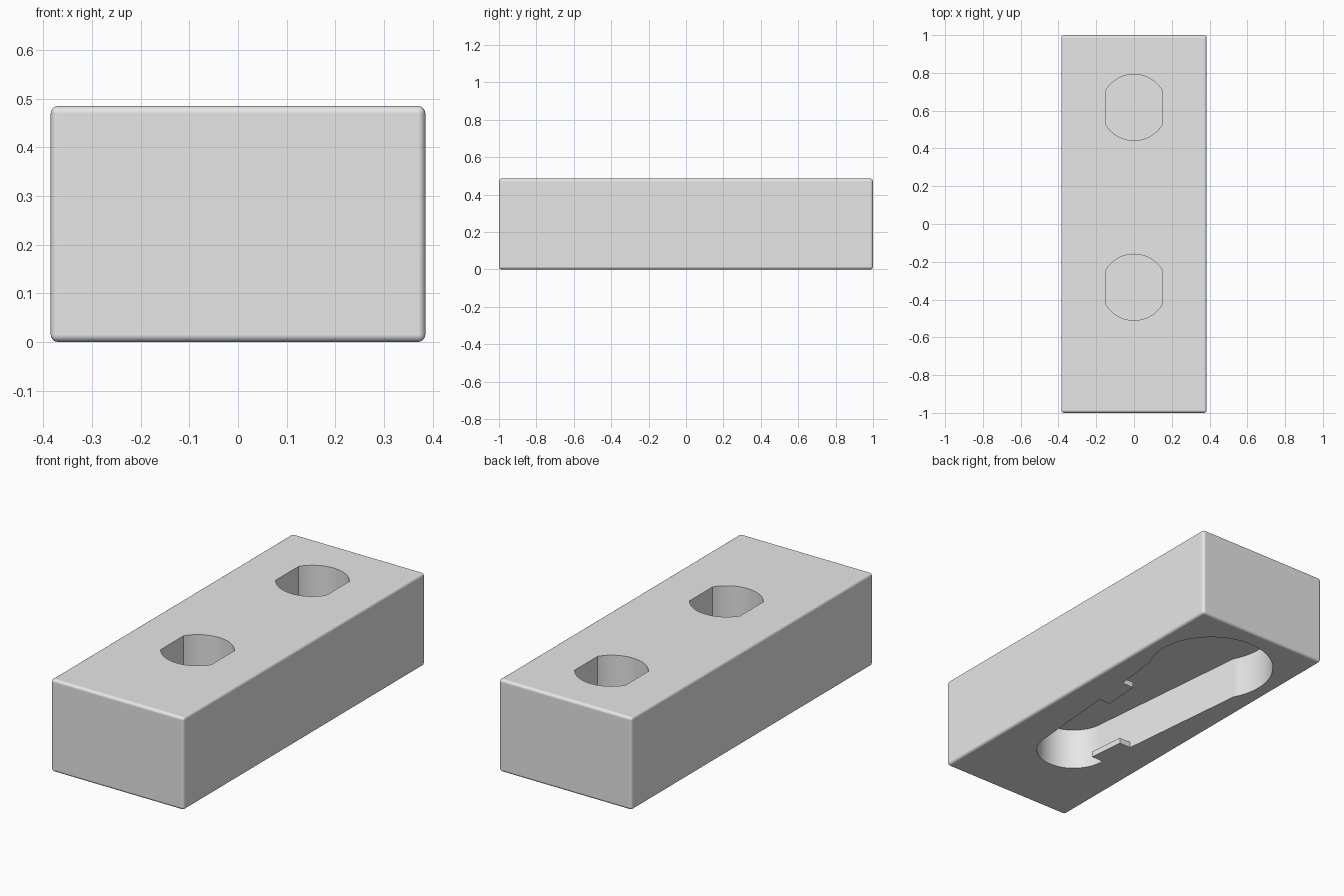
import bpy
import bmesh
from math import cos, sin, radians, atan2, acos, degrees

cube = bpy.data.objects.get("Cube")
if cube:
    bpy.data.objects.remove(cube, do_unlink=True)

WIDTH, LENGTH, HEIGHT = 0.77, 2.0, 0.485
EDGE_RADIUS = 0.015
POCKET_DEPTH, TAB_HEIGHT, TAB_REACH = 0.22, 0.03, 0.068
HOLE_RADIUS, HOLE_FLAT, HOLE_DEPTH = 0.175, 0.147, 0.235

grey = bpy.data.materials.new("plain grey")
grey.use_nodes = True
grey.diffuse_color = (0.8, 0.8, 0.8, 1)
grey.node_tree.nodes["Principled BSDF"].inputs["Base Color"].default_value = (0.8, 0.8, 0.8, 1)


def arc(cy, r, start, end, steps):
    """Points on an arc centred on x = 0, angles in degrees."""
    angles = [radians(start + (end - start) * i / steps) for i in range(steps + 1)]
    return [(r * cos(a), cy + r * sin(a)) for a in angles]


def prism(name, outline, z0, z1):
    """Extrude a closed outline between two heights."""
    bm = bmesh.new()
    face = bm.faces.new([bm.verts.new((x, y, z0)) for x, y in outline])
    top = bmesh.ops.extrude_face_region(bm, geom=[face])["geom"]
    bmesh.ops.translate(bm, vec=(0, 0, z1 - z0),
                        verts=[v for v in top if isinstance(v, bmesh.types.BMVert)])
    bmesh.ops.recalc_face_normals(bm, faces=bm.faces)
    mesh = bpy.data.meshes.new(name)
    bm.to_mesh(mesh)
    bm.free()
    mesh.materials.append(grey)
    obj = bpy.data.objects.new(name, mesh)
    bpy.context.collection.objects.link(obj)
    return obj


def half_width(y):
    """Half width of the tapered slot underneath."""
    return 0.225 + 0.087 * y


def tab(side, y0, y1):
    """Outline steps of a small lip reaching into the slot."""
    return [(side * (half_width(y) - reach), y)
            for y, reach in ((y0, 0), (y0, TAB_REACH), (y1, TAB_REACH), (y1, 0))]


def slot_outline(with_tabs):
    neck, wide_y, narrow_y = 0.456, 0.6, -0.47
    start = degrees(atan2(neck - wide_y, half_width(neck)))
    points = arc(wide_y, 0.31, start, 180 - start, 40)
    if with_tabs:
        points += tab(-1, -0.27, -0.465)
    points += arc(narrow_y, half_width(narrow_y), 180, 360, 32)
    if with_tabs:
        points += tab(1, 0.0, 0.2)
    return points


def hole_outline(cy):
    a = degrees(acos(HOLE_FLAT / HOLE_RADIUS))
    return arc(cy, HOLE_RADIUS, a, 180 - a, 24) + arc(cy, HOLE_RADIUS, 180 + a, 360 - a, 24)


# Block with softly rounded edges
x, y = WIDTH / 2, LENGTH / 2
block = prism("block", [(-x, -y), (x, -y), (x, y), (-x, y)], 0, HEIGHT)
bpy.context.view_layer.objects.active = block
block.select_set(True)
bevel = block.modifiers.new("rounded_edges", "BEVEL")
bevel.width, bevel.segments = EDGE_RADIUS, 4
bpy.ops.object.modifier_apply(modifier=bevel.name)

# Tapered slot with lips underneath, and two flat-sided blind holes on top
cutters = [
    prism("slot_cutter", slot_outline(False), TAB_HEIGHT, POCKET_DEPTH),
    prism("slot_mouth_cutter", slot_outline(True), -0.1, TAB_HEIGHT + 0.02),
    prism("back_hole_cutter", hole_outline(0.617), HEIGHT - HOLE_DEPTH, HEIGHT + 0.1),
    prism("front_hole_cutter", hole_outline(-0.335), HEIGHT - HOLE_DEPTH, HEIGHT + 0.1),
]
for cutter in cutters:
    cutter.hide_render = True
    cut = block.modifiers.new(cutter.name, "BOOLEAN")
    cut.operation, cut.solver, cut.object = "DIFFERENCE", "EXACT", cutter
    bpy.ops.object.modifier_apply(modifier=cut.name)
    bpy.data.objects.remove(cutter, do_unlink=True)

# Smooth curves, crisp rims, flat broad faces
bpy.ops.object.shade_smooth_by_angle(angle=radians(30))
normals = block.modifiers.new("flat_broad_faces", "WEIGHTED_NORMAL")
normals.keep_sharp = True
